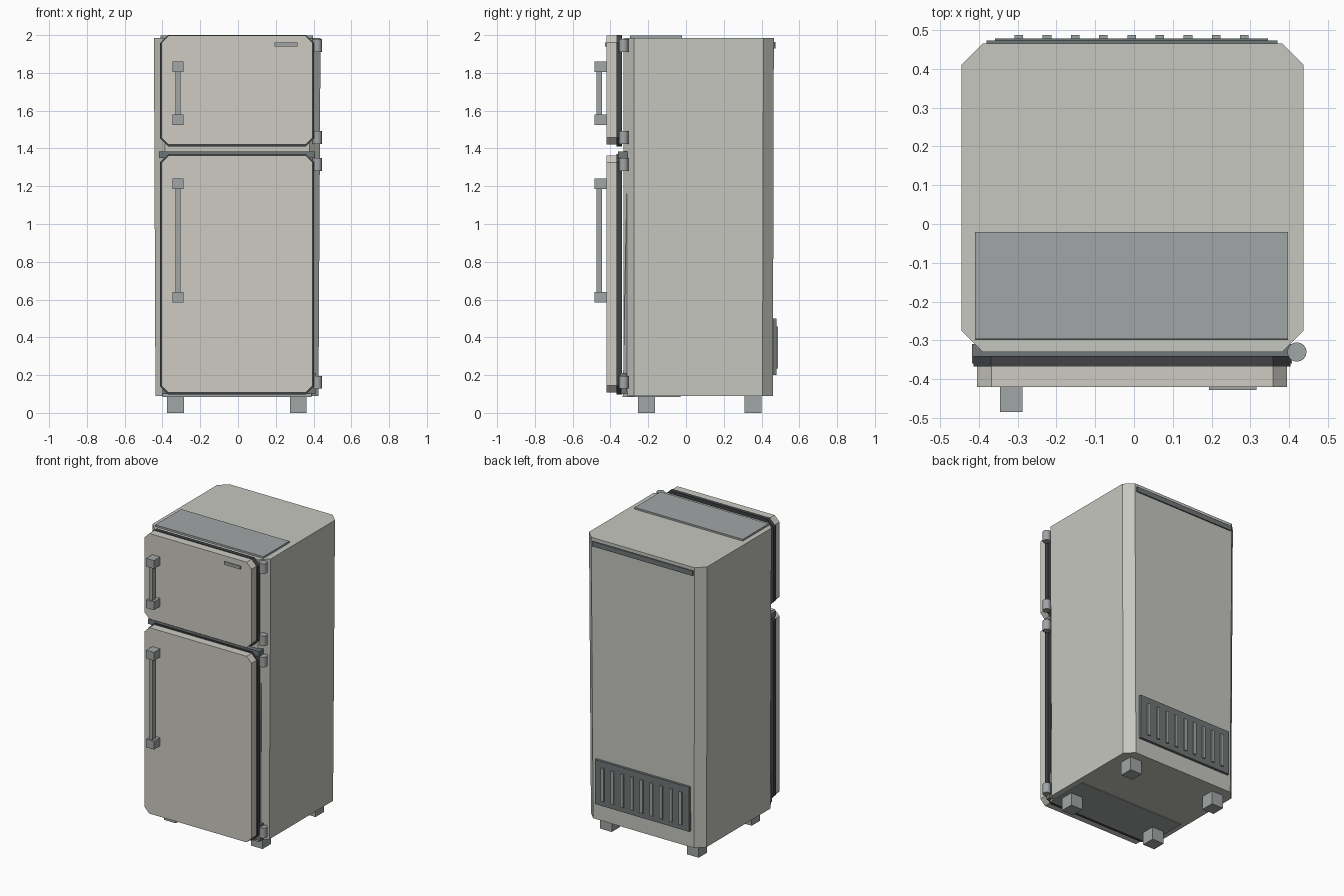
import bpy

if "Cube" in bpy.data.objects:
    bpy.data.objects.remove(bpy.data.objects["Cube"])


def material(name, rgb):
    m = bpy.data.materials.new(name)
    m.diffuse_color = (*rgb, 1)
    m.use_nodes = True
    m.node_tree.nodes["Principled BSDF"].inputs["Base Color"].default_value = m.diffuse_color
    return m


CREAM = material("warm_enamel", (0.62, 0.60, 0.55))
SHELL = material("shell_enamel", (0.56, 0.57, 0.52))
DARK = material("dark_rubber", (0.05, 0.055, 0.06))
TRIM = material("dark_trim", (0.16, 0.18, 0.18))
METAL = material("metal", (0.36, 0.38, 0.38))


def loft(name, ring_a, ring_b, mat):
    """Solid between two matching rings of points."""
    n = len(ring_a)
    faces = [tuple(reversed(range(n))), tuple(range(n, 2 * n))]
    faces += [(i, (i + 1) % n, n + (i + 1) % n, n + i) for i in range(n)]
    mesh = bpy.data.meshes.new(name)
    mesh.from_pydata(ring_a + ring_b, [], faces)
    mesh.materials.append(mat)
    obj = bpy.data.objects.new(name, mesh)
    bpy.context.collection.objects.link(obj)
    return obj


def octagon(u0, u1, v0, v1, c):
    """Rectangle with cut corners, counter-clockwise."""
    return [(u0 + c, v0), (u1 - c, v0), (u1, v0 + c), (u1, v1 - c),
            (u1 - c, v1), (u0 + c, v1), (u0, v1 - c), (u0, v0 + c)]


def rect(x0, x1, y0, y1, z):
    return [(x0, y0, z), (x1, y0, z), (x1, y1, z), (x0, y1, z)]


def box(name, x0, x1, y0, y1, z0, z1, mat):
    return loft(name, rect(x0, x1, y0, y1, z0), rect(x0, x1, y0, y1, z1), mat)


def door_slab(name, x0, x1, y0, y1, z0, z1, c, mat):
    o = octagon(x0, x1, z0, z1, c)
    return loft(name, [(x, y1, z) for x, z in o], [(x, y0, z) for x, z in o], mat)


# Cabinet shell, slightly narrower at the bottom
loft("cabinet",
     [(x, y, 0.09) for x, y in octagon(-0.437, 0.426, -0.33, 0.46, 0.055)],
     [(x, y, 1.985) for x, y in octagon(-0.445, 0.437, -0.33, 0.465, 0.055)], SHELL)

# Inner liner showing as thin plates at top and bottom
loft("liner", rect(-0.40, 0.39, -0.335, -0.03, 0.085),
     rect(-0.41, 0.397, -0.297, -0.02, 1.997), METAL)

# Divider between the doors and kick strip under the lower one
box("door_divider", -0.418, 0.408, -0.36, -0.31, 1.35, 1.385, TRIM)
box("kick_strip", -0.40, 0.41, -0.345, -0.315, 0.10, 0.21, TRIM)

# Doors with gasket, pull handle and hinges
for part, z0, z1, h0, h1, hinges in (
        ("freezer", 1.42, 1.997, 1.525, 1.86, (1.458, 1.945)),
        ("fridge", 0.107, 1.362, 0.585, 1.24, (0.162, 1.315))):
    door_slab(part + "_gasket", -0.414, 0.403, -0.367, -0.34,
              z0 - 0.01, min(z1 + 0.009, 2.0), 0.045, DARK)
    door_slab(part + "_door", -0.405, 0.395, -0.42, -0.366, z0, z1, 0.037, CREAM)
    box(part + "_handle_bar", -0.33, -0.305, -0.475, -0.445, h0 + 0.03, h1 - 0.03, METAL)
    for end, z in (("lower", h0), ("upper", h1 - 0.056)):
        box(f"{part}_handle_{end}_mount", -0.346, -0.288, -0.485, -0.415, z, z + 0.056, METAL)
    for end, z in zip(("lower", "upper"), hinges):
        bpy.ops.mesh.primitive_cylinder_add(vertices=16, radius=0.025, depth=0.068,
                                            location=(0.42, -0.33, z))
        hinge = bpy.context.object
        hinge.name = f"{part}_{end}_hinge"
        hinge.data.materials.append(METAL)
        bpy.ops.object.shade_smooth_by_angle()

# Plain trim plate on the freezer door
box("door_trim_plate", 0.194, 0.316, -0.428, -0.415, 1.94, 1.96, METAL)

# Feet
for side, x in (("left", -0.331), ("right", 0.318)):
    for end, y in (("front", -0.21), ("back", 0.355)):
        box(f"{end}_{side}_foot", x - 0.044, x + 0.044, y - 0.045, y + 0.045, 0, 0.095, METAL)

# Back: top strip and slatted vent
box("back_top_strip", -0.38, 0.37, 0.455, 0.473, 1.93, 1.963, TRIM)
box("vent_panel", -0.358, 0.346, 0.45, 0.478, 0.20, 0.50, TRIM)
for i in range(9):
    x = -0.297 + i * 0.0727
    box(f"vent_slat_{i + 1}", x - 0.011, x + 0.011, 0.47, 0.487, 0.235, 0.457, METAL)
